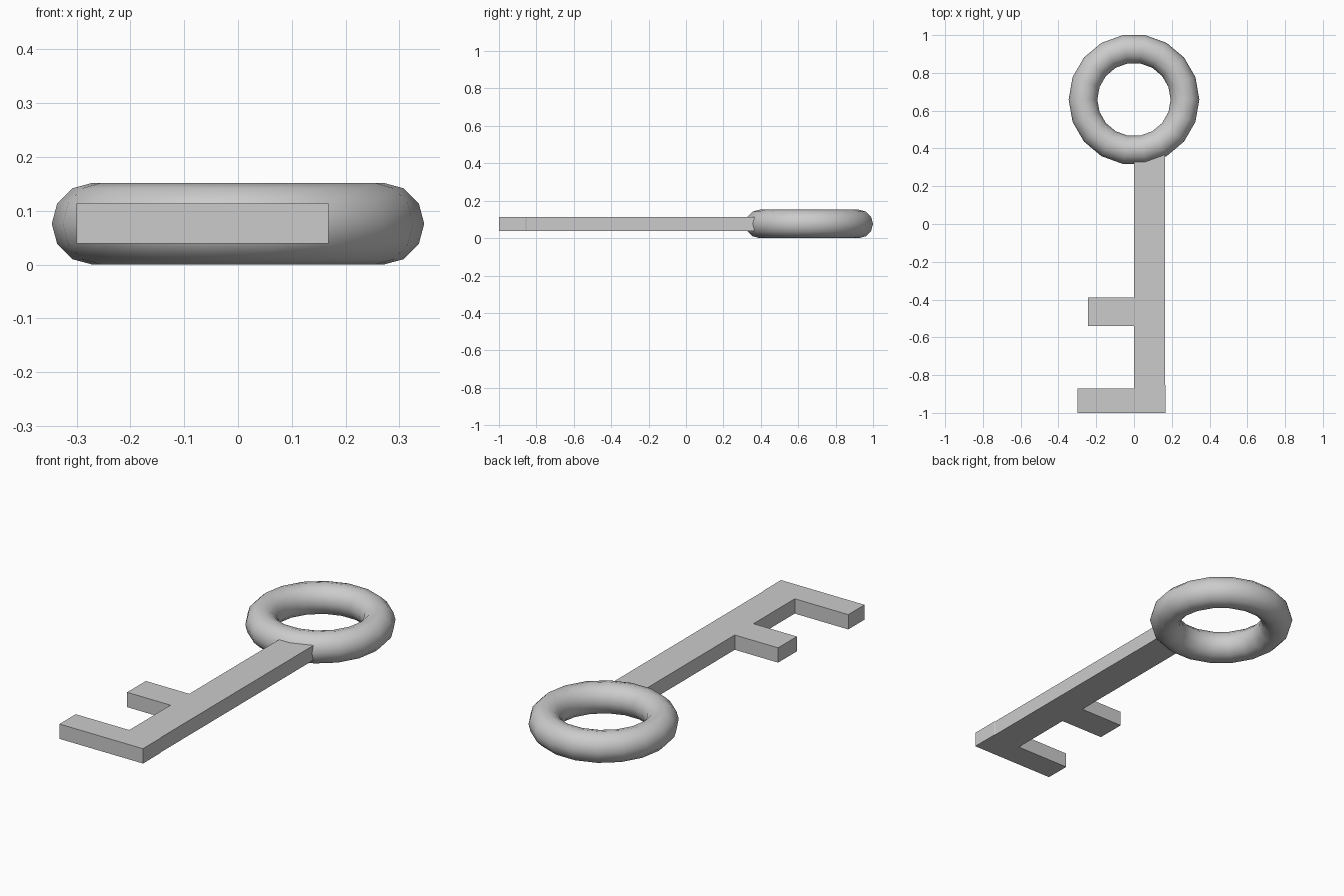
import bpy, bmesh
from math import radians

if "Cube" in bpy.data.objects:
    bpy.data.objects.remove(bpy.data.objects["Cube"])

# Ring handle
bpy.ops.mesh.primitive_torus_add(major_segments=18, minor_segments=12,
                                 major_radius=0.27, minor_radius=0.076,
                                 location=(0, 0.659, 0.076))
ring = bpy.context.object
ring.name = "ring_handle"
bpy.ops.object.shade_smooth_by_angle(angle=radians(45))

# Shaft with two teeth, one flat outline pulled up to its thickness
outline = [(0.168, -1.0), (0.168, -0.86), (0.165, -0.85), (0.165, 0.40),
           (0, 0.40), (0, -0.39), (-0.243, -0.39), (-0.243, -0.54),
           (0, -0.54), (0, -0.87), (-0.3, -0.87), (-0.3, -1.0)]
bm = bmesh.new()
base = bm.faces.new([bm.verts.new((x, y, 0.039)) for x, y in outline])
top = bmesh.ops.extrude_face_region(bm, geom=[base])["geom"]
bmesh.ops.translate(bm, vec=(0, 0, 0.075),
                    verts=[v for v in top if isinstance(v, bmesh.types.BMVert)])
bmesh.ops.recalc_face_normals(bm, faces=bm.faces)
mesh = bpy.data.meshes.new("shaft_and_teeth")
bm.to_mesh(mesh)
bm.free()
shaft = bpy.data.objects.new("shaft_and_teeth", mesh)
bpy.context.collection.objects.link(shaft)
